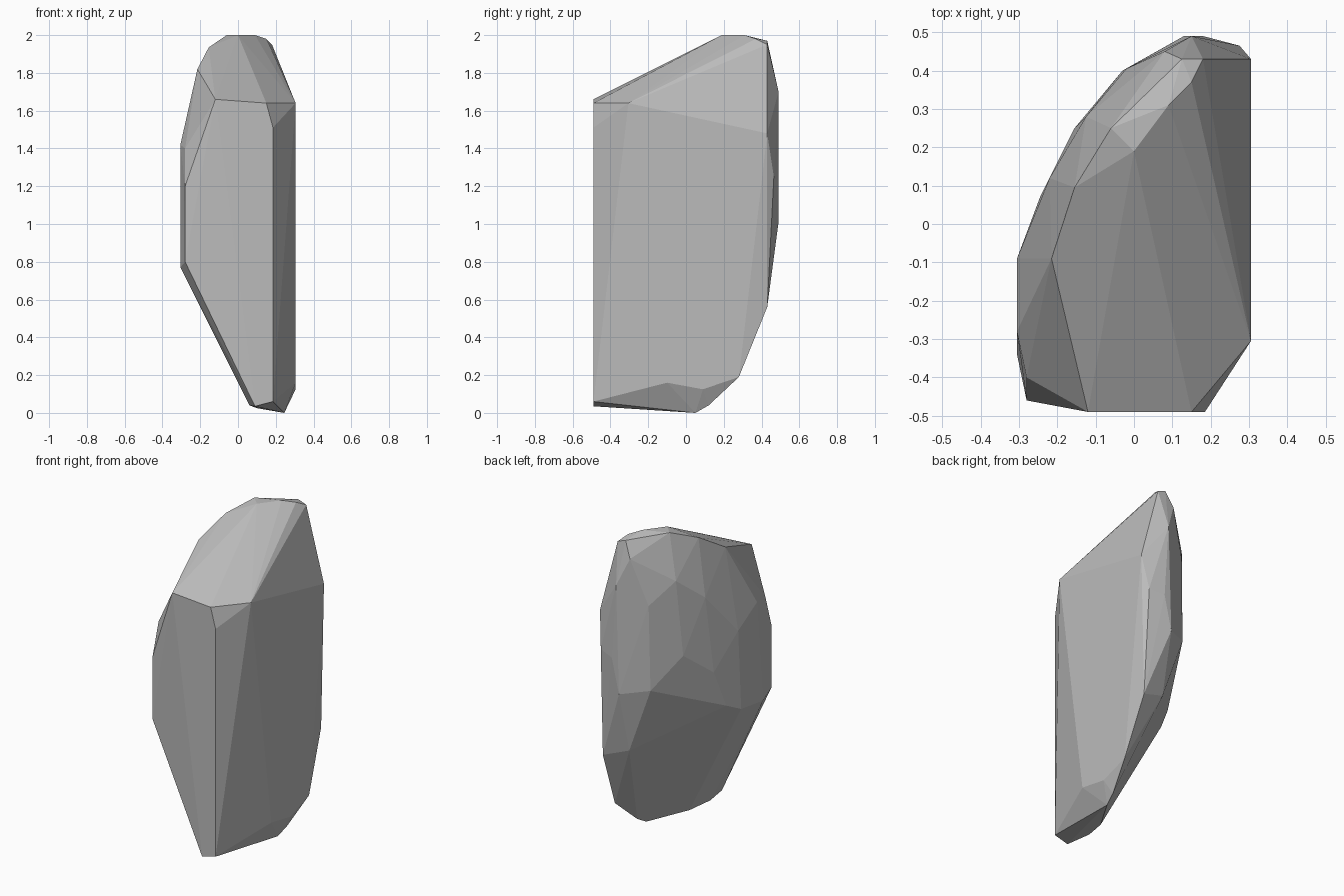
import bpy
import bmesh

if "Cube" in bpy.data.objects:
    bpy.data.objects.remove(bpy.data.objects["Cube"], do_unlink=True)


def make_material(name, shade):
    """One flat grey, shown in the viewport and in renders."""
    material = bpy.data.materials.new(name)
    material.use_nodes = True
    colour = (shade, shade, shade, 1)
    material.diffuse_color = colour
    shader = next(n for n in material.node_tree.nodes if n.type == "BSDF_PRINCIPLED")
    shader.inputs["Base Color"].default_value = colour
    shader.inputs["Roughness"].default_value = 1
    return material


def make_chiselled_rock(name, corner_groups, material):
    """Wrap a tight faceted skin around the corners of every side."""
    mesh = bpy.data.meshes.new(name)
    bm = bmesh.new()
    for corners in corner_groups:
        for corner in corners:
            bm.verts.new(corner)
    hull = bmesh.ops.convex_hull(bm, input=bm.verts[:])
    loose = set(hull["geom_interior"]) | set(hull["geom_unused"])
    loose = [v for v in loose if isinstance(v, bmesh.types.BMVert)]
    bmesh.ops.delete(bm, geom=loose, context="VERTS")
    bmesh.ops.recalc_face_normals(bm, faces=bm.faces[:])
    for face in bm.faces:
        face.smooth = False
    bm.to_mesh(mesh)
    bm.free()
    mesh.materials.append(material)
    rock = bpy.data.objects.new(name, mesh)
    bpy.context.collection.objects.link(rock)
    return rock


# Broad flat front and its narrow edge
front = [
    (-.12, -.49, 1.66), (.15, -.49, 1.64), (.185, -.49, 1.51),
    (.185, -.49, .06), (.09, -.49, .035),
    (-.28, -.46, .8), (-.28, -.46, 1.2), (-.28, -.4, 1.4),
]

# Tall flat side, cut off below
flat_side = [
    (.305, -.305, 1.64), (.305, .43, 1.48), (.285, .43, .56),
    (.305, .28, .19), (.305, .09, .125), (.305, -.1, .16),
]

# Foot
foot = [(.245, .05, 0), (.26, .12, .04), (.06, -.33, .04), (.1, -.18, .025)]

# Sloping crown with a small flat tip
crown = [
    (-.215, -.09, 1.82), (-.155, .095, 1.935), (-.06, .25, 2), (0, .19, 2),
    (.09, .31, 2), (.15, .37, 1.98), (.125, .43, 1.97), (.18, .43, 1.95),
]

# Bulging, chipped back
back = [
    (.08, .45, 1.87), (.15, .49, 1.7), (-.02, .405, 1.58), (-.125, .28, 1.72),
    (-.22, .12, 1.58), (-.155, .25, 1.24), (-.03, .4, 1.04), (.13, .49, 1.01),
    (.18, .49, 1.23), (.275, .465, 1.25), (.12, .4, .62),
]

# Rounded thin side
thin_side = [
    (-.305, -.28, 1.42), (-.305, -.09, 1.31), (-.245, .07, 1.09),
    (-.27, -.02, .85), (-.305, -.12, .8), (-.305, -.34, .77),
]

stone_grey = make_material("stone grey", .5)
make_chiselled_rock(
    "rock", [front, flat_side, foot, crown, back, thin_side], stone_grey
)
